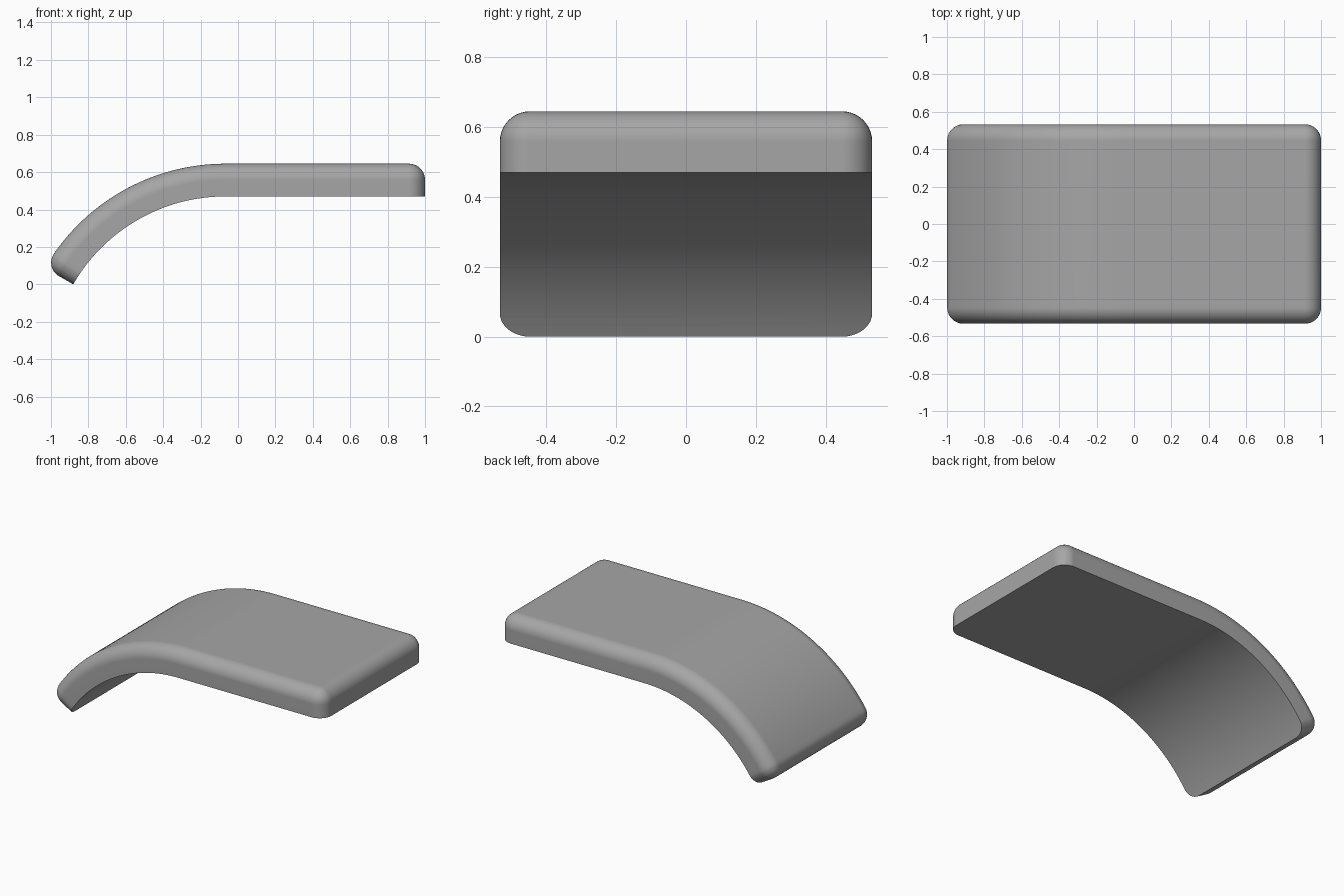
import bpy, bmesh, math

cube = bpy.data.objects.get("Cube")
if cube:
    bpy.data.objects.remove(cube)

HALF_WIDTH = 0.533
THICK = 0.175
EDGE = 0.086            # edge rounding
INNER = 0.94            # radius of the underside of the bend
ANGLE = math.radians(60)
BEND_X = -0.067         # where the bend starts
MID = INNER + THICK - EDGE
ARC = MID * ANGLE
STEPS = 32

# Straight slab, with the underside at h = 0 and the bend start at s = 0
bm = bmesh.new()
bmesh.ops.create_cube(bm, size=1)
right_end = 1 - BEND_X
for v in bm.verts:
    v.co.x = right_end if v.co.x > 0 else -ARC
    v.co.y *= 2 * HALF_WIDTH
    v.co.z = THICK if v.co.z > 0 else 0

# Round the upright corners and the top rim, leaving the underside sharp
rim = [e for e in bm.edges if any(v.co.z > 0 for v in e.verts)]
bmesh.ops.bevel(bm, geom=rim, offset=EDGE, segments=10, profile=0.5,
                affect='EDGES', clamp_overlap=True)

# Slice across the length so the slab can bend
for i in range(STEPS):
    bmesh.ops.bisect_plane(bm, geom=bm.verts[:] + bm.edges[:] + bm.faces[:],
                           plane_co=(-ARC * i / STEPS, 0, 0), plane_no=(1, 0, 0),
                           dist=1e-5)

# Curl the part left of the bend start downwards
for v in bm.verts:
    s, h = v.co.x, v.co.z
    a = max(-s, 0) / MID
    radius = INNER + h
    v.co.x = BEND_X + max(s, 0) - radius * math.sin(a)
    v.co.z = radius * math.cos(a) - INNER * math.cos(ANGLE)
bmesh.ops.recalc_face_normals(bm, faces=bm.faces[:])

mesh = bpy.data.meshes.new("curved_slab")
bm.to_mesh(mesh)
bm.free()
slab = bpy.data.objects.new("curved_slab", mesh)
bpy.context.collection.objects.link(slab)

# Plain grey finish
grey = bpy.data.materials.new("grey")
grey.use_nodes = True
colour = (0.38, 0.38, 0.38, 1)
grey.diffuse_color = colour
grey.node_tree.nodes["Principled BSDF"].inputs["Base Color"].default_value = colour
mesh.materials.append(grey)

# Smooth shading with a crisp underside edge
bpy.ops.object.select_all(action='DESELECT')
slab.select_set(True)
bpy.context.view_layer.objects.active = slab
bpy.ops.object.shade_smooth_by_angle(angle=math.radians(40))
weighted = slab.modifiers.new("even_shading", 'WEIGHTED_NORMAL')
weighted.keep_sharp = True
